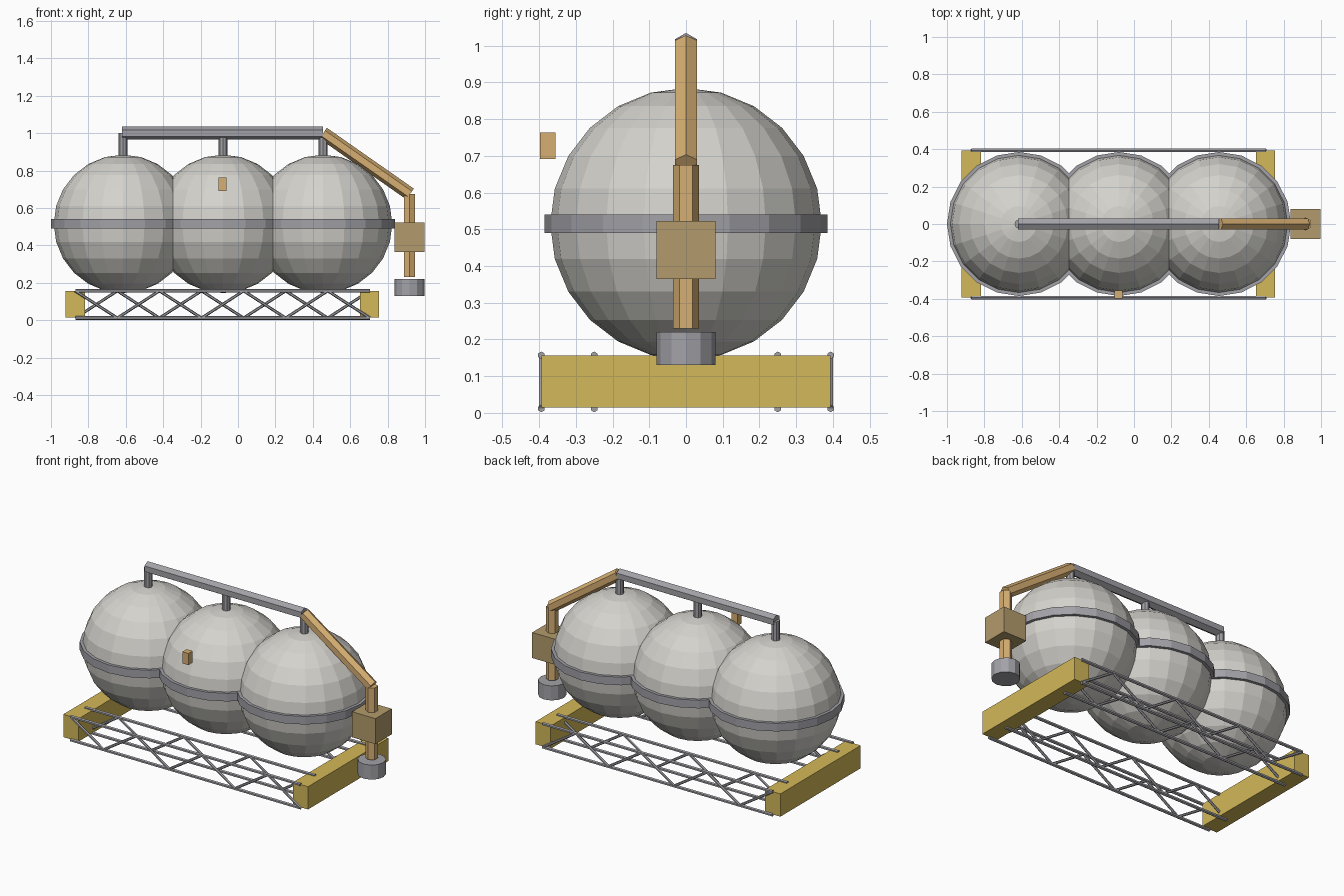
import bpy, bmesh, math
from mathutils import Vector, Matrix

if "Cube" in bpy.data.objects:
    bpy.data.objects.remove(bpy.data.objects["Cube"])


def material(name, rgb):
    m = bpy.data.materials.new(name)
    m.diffuse_color = (*rgb, 1)
    m.use_nodes = True
    m.node_tree.nodes["Principled BSDF"].inputs["Base Color"].default_value = m.diffuse_color
    return m


SHELL = material("shell", (0.66, 0.65, 0.61))
STEEL = material("steel", (0.36, 0.36, 0.39))
YELLOW = material("yellow", (0.65, 0.48, 0.10))
BRASS = material("brass", (0.68, 0.43, 0.17))
TAN = material("tan", (0.45, 0.33, 0.15))


def finish(bm, name, mat):
    mesh = bpy.data.meshes.new(name)
    bm.to_mesh(mesh)
    bm.free()
    mesh.materials.append(mat)
    obj = bpy.data.objects.new(name, mesh)
    bpy.context.collection.objects.link(obj)
    return obj


def add_rod(bm, a, b, r, sides):
    a, b = Vector(a), Vector(b)
    d = b - a
    vertical = abs(d.x) + abs(d.y) < 1e-6
    rot = Matrix() if vertical else d.to_track_quat('Z', 'Y').to_matrix().to_4x4()
    bmesh.ops.create_cone(bm, cap_ends=True, segments=sides, radius1=r, radius2=r,
                          depth=d.length, matrix=Matrix.Translation((a + b) / 2) @ rot)


def rod(name, a, b, r, sides, mat):
    bm = bmesh.new()
    add_rod(bm, a, b, r, sides)
    return finish(bm, name, mat)


def box(name, lo, hi, mat):
    lo, hi = Vector(lo), Vector(hi)
    bm = bmesh.new()
    bmesh.ops.create_cube(bm, size=1, matrix=Matrix.Translation((lo + hi) / 2)
                          @ Matrix.Diagonal((*(hi - lo), 1)))
    return finish(bm, name, mat)


# Three overlapping spherical tanks, each with a belt and a vent riser
for i, x in enumerate((-0.615, -0.08, 0.455), 1):
    bm = bmesh.new()
    bmesh.ops.create_uvsphere(bm, u_segments=20, v_segments=12, radius=0.37,
                              matrix=Matrix.Translation((x, 0, 0.515)))
    finish(bm, f"tank_{i}", SHELL)
    rod(f"tank_belt_{i}", (x, 0, 0.49), (x, 0, 0.54), 0.385, 20, STEEL)
    rod(f"riser_{i}", (x, 0, 0.87), (x, 0, 1.0), 0.024, 8, STEEL)

# Top manifold and the outlet pipe running down the end
rod("manifold_pipe", (-0.62, 0, 1.0), (0.455, 0, 1.0), 0.035, 6, STEEL)
rod("outlet_slope_pipe", (0.455, 0, 1.0), (0.92, 0, 0.675), 0.035, 6, BRASS)
rod("outlet_drop_pipe", (0.917, 0, 0.23), (0.917, 0, 0.675), 0.035, 6, BRASS)
box("valve_box", (0.838, -0.08, 0.365), (0.998, 0.08, 0.523), TAN)
rod("outlet_nozzle", (0.917, 0, 0.13), (0.917, 0, 0.22), 0.08, 12, STEEL)

# Small gauge in front of the middle tank
box("gauge", (-0.103, -0.397, 0.692), (-0.062, -0.355, 0.764), BRASS)

# Yellow end beams
box("end_beam_left", (-0.922, -0.393, 0.015), (-0.818, 0.393, 0.156), YELLOW)
box("end_beam_right", (0.652, -0.393, 0.015), (0.755, 0.393, 0.156), YELLOW)

# Lattice girders: chords top and bottom with zigzag bracing in each plane
X0, X1, BAYS, ZB, ZT = -0.87, 0.705, 7, 0.012, 0.157
step = (X1 - X0) / BAYS
for side, s in (("front", -1), ("back", 1)):
    bm = bmesh.new()
    for phase, y in enumerate((0.394, 0.25)):
        for z in (ZB, ZT):
            add_rod(bm, (X0, s * y, z), (X1, s * y, z), 0.01, 6)
        for k in range(BAYS):
            za, zb = (ZT, ZB) if (k + phase) % 2 == 0 else (ZB, ZT)
            add_rod(bm, (X0 + k * step, s * y, za),
                    (X0 + (k + 1) * step, s * y, zb), 0.008, 6)
    finish(bm, f"lattice_girder_{side}", STEEL)
